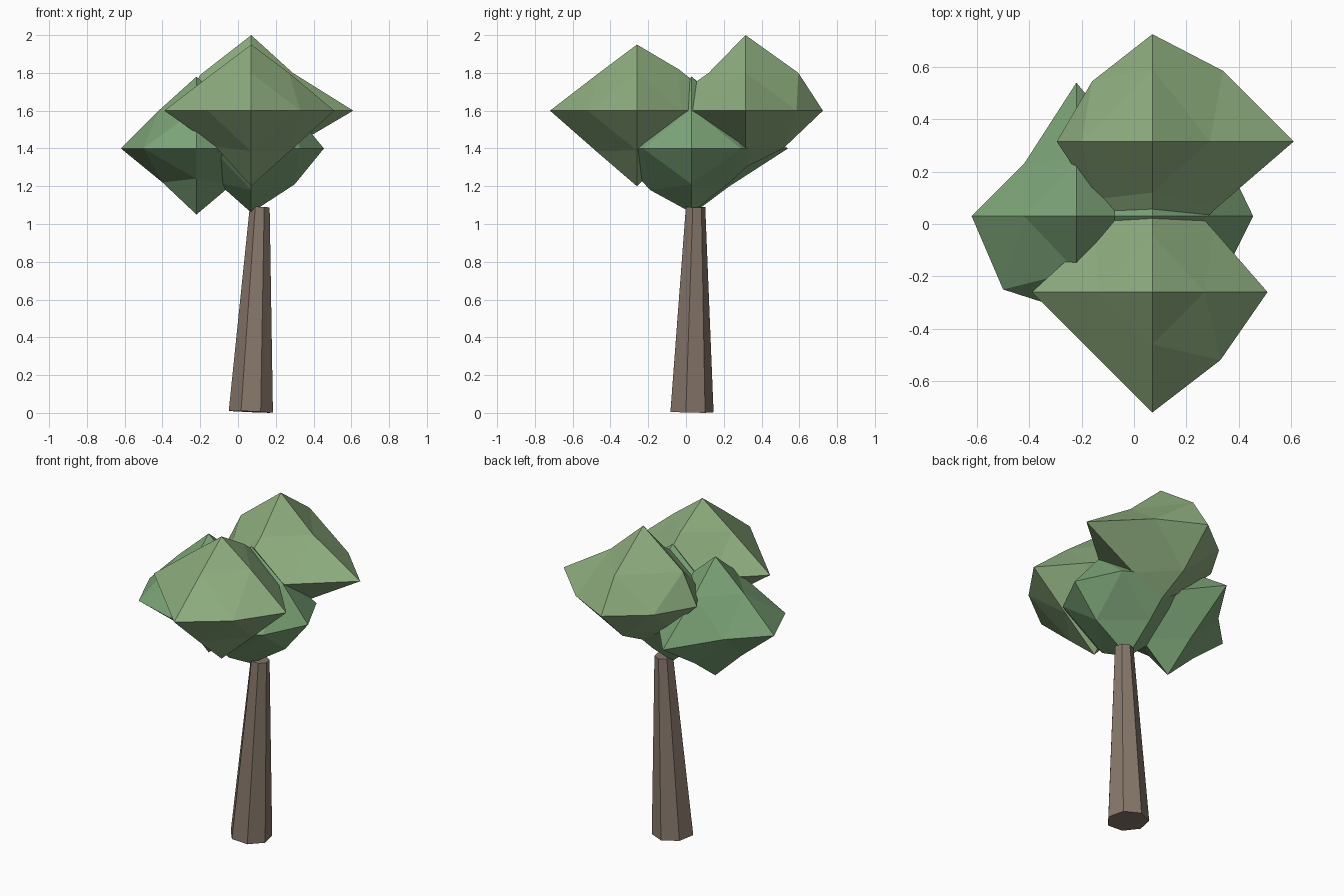
import bpy, bmesh
from mathutils import Vector, Matrix
from math import pi

if "Cube" in bpy.data.objects:
    bpy.data.objects.remove(bpy.data.objects["Cube"])


def finish(bm, name, color):
    bmesh.ops.recalc_face_normals(bm, faces=bm.faces)
    me = bpy.data.meshes.new(name)
    bm.to_mesh(me)
    bm.free()
    ob = bpy.data.objects.new(name, me)
    bpy.context.collection.objects.link(ob)
    mat = bpy.data.materials.get(color[0]) or bpy.data.materials.new(color[0])
    mat.diffuse_color = color[1]
    mat.use_nodes = True
    mat.node_tree.nodes["Principled BSDF"].inputs["Base Color"].default_value = mat.diffuse_color
    me.materials.append(mat)


def leaf_clump(name, centre, tips, mids, color):
    """Once-divided octahedron with uneven points.
    tips: reach along +x -x +y -y +z -z
    mids: edge offsets for xy, xz, yz pairs, each ordered ++ +- -+ --"""
    bm = bmesh.new()
    c = Vector(centre)
    signs = (1, -1)
    tip, mid = {}, {}
    for axis in range(3):
        for i, s in enumerate(signs):
            v = Vector()
            v[axis] = s * tips[axis * 2 + i]
            tip[axis, s] = bm.verts.new(c + v)
    for p, (a, b) in enumerate(((0, 1), (0, 2), (1, 2))):
        for i, s in enumerate(signs):
            for j, t in enumerate(signs):
                d = mids[p][i * 2 + j]
                da, db = d if isinstance(d, tuple) else (d, d)
                v = Vector()
                v[a], v[b] = s * da, t * db
                mid[a, s, b, t] = bm.verts.new(c + v)
    for sx in signs:
        for sy in signs:
            for sz in signs:
                x, y, z = tip[0, sx], tip[1, sy], tip[2, sz]
                xy, xz, yz = mid[0, sx, 1, sy], mid[0, sx, 2, sz], mid[1, sy, 2, sz]
                for f in ((x, xy, xz), (y, yz, xy), (z, xz, yz), (xy, yz, xz)):
                    bm.faces.new(f)
    finish(bm, name, color)


LIGHT = ("light_leaf", (0.27, 0.42, 0.21, 1))
DARK = ("dark_leaf", (0.20, 0.37, 0.185, 1))
BARK = ("bark", (0.24, 0.185, 0.145, 1))

# Leaning seven-sided trunk
base, top = Vector((0.068, 0.026, 0.006)), Vector((0.115, 0.048, 1.09))
axis = top - base
bm = bmesh.new()
bmesh.ops.create_cone(bm, cap_ends=True, segments=7, radius1=0.12, radius2=0.054,
                      depth=axis.length)
back = max((v.co for v in bm.verts if v.co.z < 0), key=lambda p: p.y)
turn = Matrix.Rotation(Vector((0, 1)).angle_signed(back.xy), 4, 'Z')
lean = Vector((0, 0, 1)).rotation_difference(axis).to_matrix().to_4x4()
bm.transform(Matrix.Translation((base + top) / 2) @ lean @ turn)
finish(bm, "trunk", BARK)

# Four overlapping leaf clumps
leaf_clump("front_leaves", (0.07, -0.26, 1.6),
           (0.44, 0.46, 0.50, 0.46, 0.35, 0.40),
           ((0.235, 0.26, 0.22, 0.23),
            (0.2, 0.21, 0.2, 0.19),
            (0.22, 0.2, 0.2, 0.215)), LIGHT)
leaf_clump("back_leaves", (0.07, 0.315, 1.6),
           (0.54, 0.365, 0.41, 0.48, 0.40, 0.30),
           ((0.27, 0.25, 0.23, 0.22),
            ((0.22, 0.2), 0.2, (0.27, 0.19), 0.18),
            ((0.28, 0.2), 0.2, (0.195, 0.2), 0.19)), LIGHT)
leaf_clump("left_leaves", (-0.22, 0.03, 1.4),
           (0.40, 0.40, 0.51, 0.37, 0.38, 0.35),
           ((0.23, 0.22, 0.2, 0.28),
            (0.2, 0.19, 0.2, 0.18),
            (0.21, 0.2, 0.21, 0.16)), DARK)
leaf_clump("centre_leaves", (0.07, 0.03, 1.4),
           (0.385, 0.40, 0.40, 0.42, 0.38, 0.34),
           ((0.26, 0.257, 0.21, 0.21),
            (0.21, (0.23, 0.19), 0.2, 0.18),
            (0.2, 0.19, 0.2, 0.22)), DARK)
